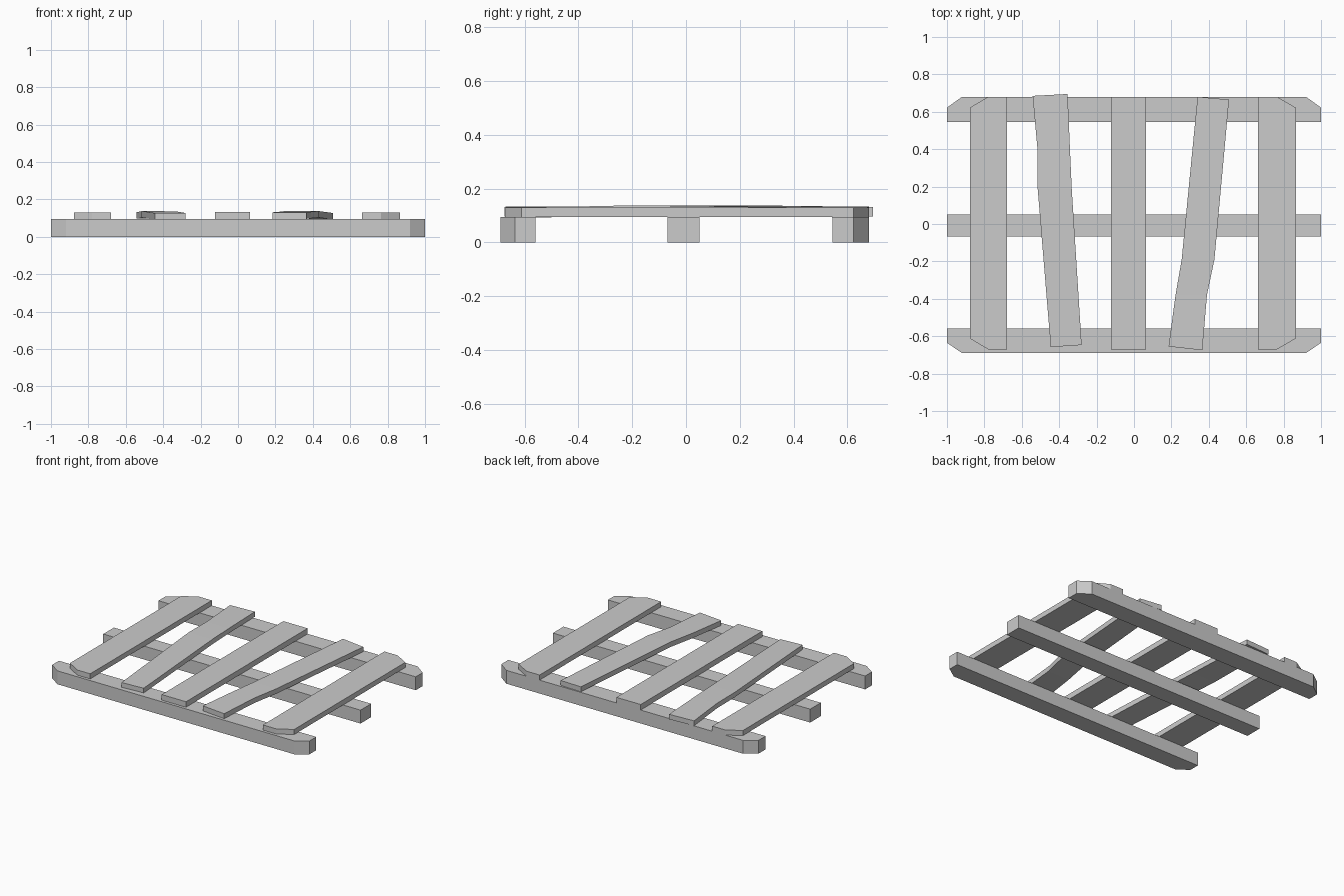
import bpy, bmesh

if "Cube" in bpy.data.objects:
    bpy.data.objects.remove(bpy.data.objects["Cube"])


def finish(name, bm):
    bmesh.ops.recalc_face_normals(bm, faces=bm.faces)
    mesh = bpy.data.meshes.new(name)
    bm.to_mesh(mesh)
    bm.free()
    obj = bpy.data.objects.new(name, mesh)
    bpy.context.collection.objects.link(obj)
    return obj


def prism(name, outline, z0, z1):
    """Extrude a flat outline upwards."""
    bm = bmesh.new()
    base = bm.faces.new([bm.verts.new((x, y, z0)) for x, y in outline])
    top = bmesh.ops.extrude_face_region(bm, geom=[base])["geom"]
    verts = [g for g in top if isinstance(g, bmesh.types.BMVert)]
    bmesh.ops.translate(bm, verts=verts, vec=(0, 0, z1 - z0))
    return finish(name, bm)


def warped_plank(name, sections, thick=0.035):
    """Loft sections of (left x, left y, left top z, right x, right y, right top z)."""
    bm = bmesh.new()
    rings = []
    for xl, yl, zl, xr, yr, zr in sections:
        pts = [(xl, yl, zl), (xr, yr, zr), (xr, yr, zr - thick), (xl, yl, zl - thick)]
        rings.append([bm.verts.new(p) for p in pts])
    for a, b in zip(rings, rings[1:]):
        for i in range(4):
            j = (i + 1) % 4
            bm.faces.new((a[i], a[j], b[j], b[i]))
    bm.faces.new(rings[0])
    bm.faces.new(rings[-1])
    return finish(name, bm)


# Supporting rails, outer ones with clipped outside corners
RAIL_TOP = 0.094


def clipped_rail(name, inner, outer, clip):
    prism(name, [(-1, inner), (1, inner), (1, clip), (0.92, outer),
                 (-0.92, outer), (-1, clip)], 0, RAIL_TOP)


clipped_rail("back_rail", 0.545, 0.68, 0.622)
clipped_rail("front_rail", -0.56, -0.69, -0.635)
prism("middle_rail", [(-1, -0.068), (1, -0.068), (1, 0.05), (-1, 0.05)], 0, RAIL_TOP)

# Straight deck planks, outer ones with clipped outside corners
Y0, Y1 = -0.67, 0.68
for name, inner, mid, outer in (("left_plank", -0.68, -0.78, -0.878),
                                ("right_plank", 0.662, 0.765, 0.865)):
    prism(name, [(inner, Y0), (mid, Y0), (outer, -0.612), (outer, 0.622),
                 (mid, Y1), (inner, Y1)], RAIL_TOP, 0.13)
prism("centre_plank", [(-0.124, Y0), (0.065, Y0), (0.065, Y1), (-0.124, Y1)],
      RAIL_TOP, 0.133)

# Crooked, slightly warped planks
warped_plank("left_crooked_plank", [
    (-0.445, -0.658, 0.127, -0.28, -0.647, 0.127),
    (-0.515, 0.19, 0.138, -0.333, 0.19, 0.136),
    (-0.515, 0.39, 0.136, -0.342, 0.39, 0.136),
    (-0.542, 0.685, 0.132, -0.355, 0.695, 0.132)])
warped_plank("right_crooked_plank", [
    (0.185, -0.655, 0.131, 0.365, -0.675, 0.131),
    (0.222, -0.38, 0.134, 0.39, -0.38, 0.134),
    (0.255, -0.19, 0.138, 0.43, -0.19, 0.138),
    (0.34, 0.68, 0.133, 0.508, 0.665, 0.127)])
